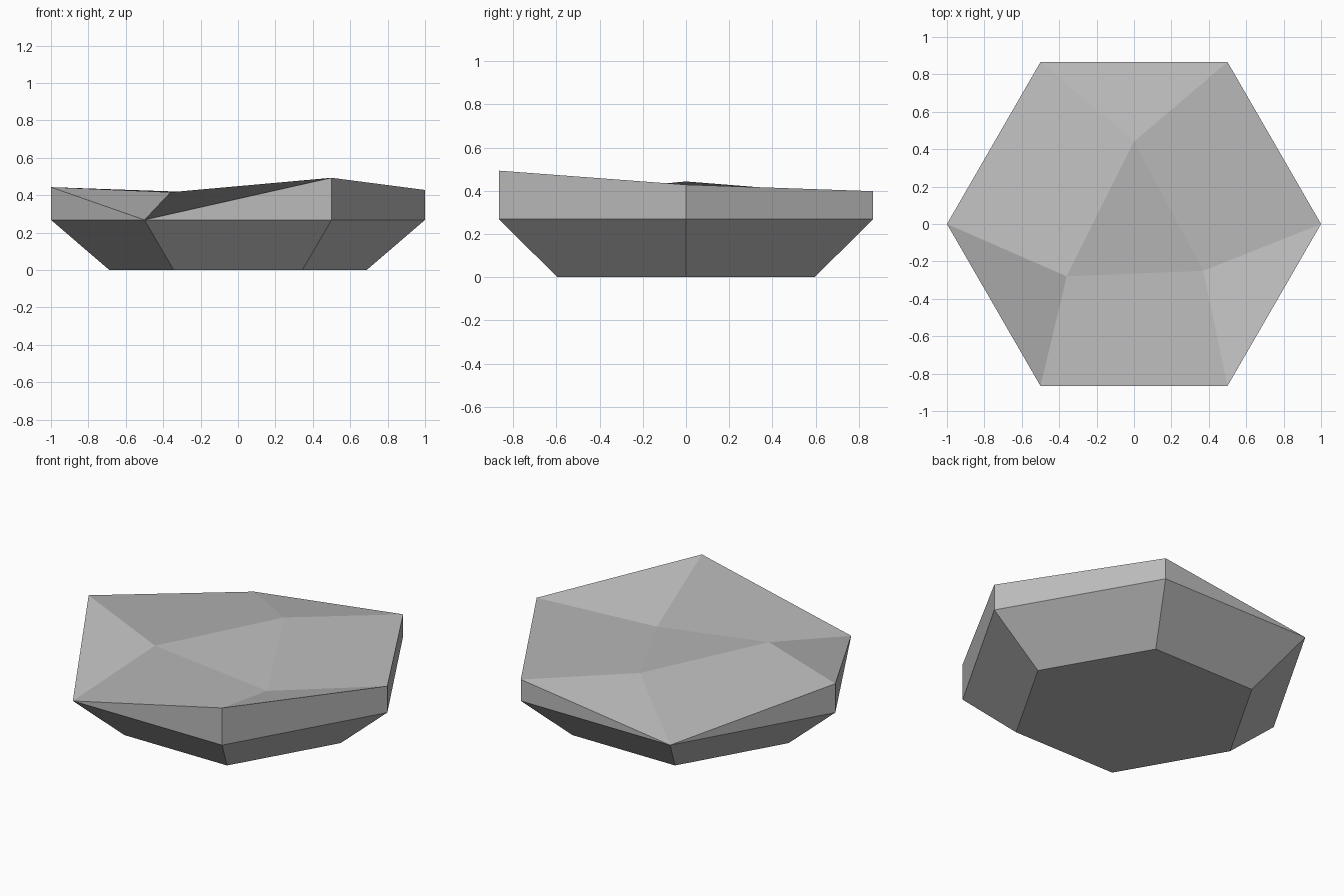
import bpy
import bmesh
from math import cos, sin, radians

cube = bpy.data.objects.get("Cube")
if cube:
    bpy.data.objects.remove(cube, do_unlink=True)

# Single stone colour
stone = bpy.data.materials.new("stone grey")
stone.use_nodes = True
colour = (0.5, 0.5, 0.5, 1)
stone.diffuse_color = colour
stone.node_tree.nodes["Principled BSDF"].inputs["Base Color"].default_value = colour

RIM_Z = 0.268
FOOT_RADIUS = 0.688
# Wall height above the rim at each corner, counter-clockwise from +x
WALL = [0.16, 0.13, 0, 0.175, 0, 0.225]

bm = bmesh.new()


def hexagon(radius, heights):
    return [bm.verts.new((radius * cos(radians(60 * i)), radius * sin(radians(60 * i)), z))
            for i, z in enumerate(heights)]


# Flared foot and rim
foot = hexagon(FOOT_RADIUS, [0] * 6)
rim = hexagon(1, [RIM_Z] * 6)
bm.faces.new(reversed(foot))

# Upper corners merge with the rim where the wall has no height
top = [bm.verts.new((v.co.x, v.co.y, RIM_Z + h)) if h else v for v, h in zip(rim, WALL)]

for i in range(6):
    j = (i + 1) % 6
    bm.faces.new((foot[i], foot[j], rim[j], rim[i]))
    wall = list(dict.fromkeys((rim[i], rim[j], top[j], top[i])))
    bm.faces.new(wall)

# Uneven top: three inner points, each joined to two neighbouring corners
right, back, left = [bm.verts.new(p) for p in
                     ((0.37, -0.25, 0.326), (0, 0.44, 0.408), (-0.36, -0.28, 0.416))]
inner = [right, back, left]
bm.faces.new(inner)
for k in range(3):
    here, following = inner[k], inner[(k + 1) % 3]
    a, b, before = top[2 * k], top[2 * k + 1], top[2 * k - 1]
    bm.faces.new((here, a, b, following))
    bm.faces.new((before, a, here))

mesh = bpy.data.meshes.new("faceted_rock")
bm.to_mesh(mesh)
bm.free()
mesh.materials.append(stone)
rock = bpy.data.objects.new("faceted_rock", mesh)
bpy.context.collection.objects.link(rock)
